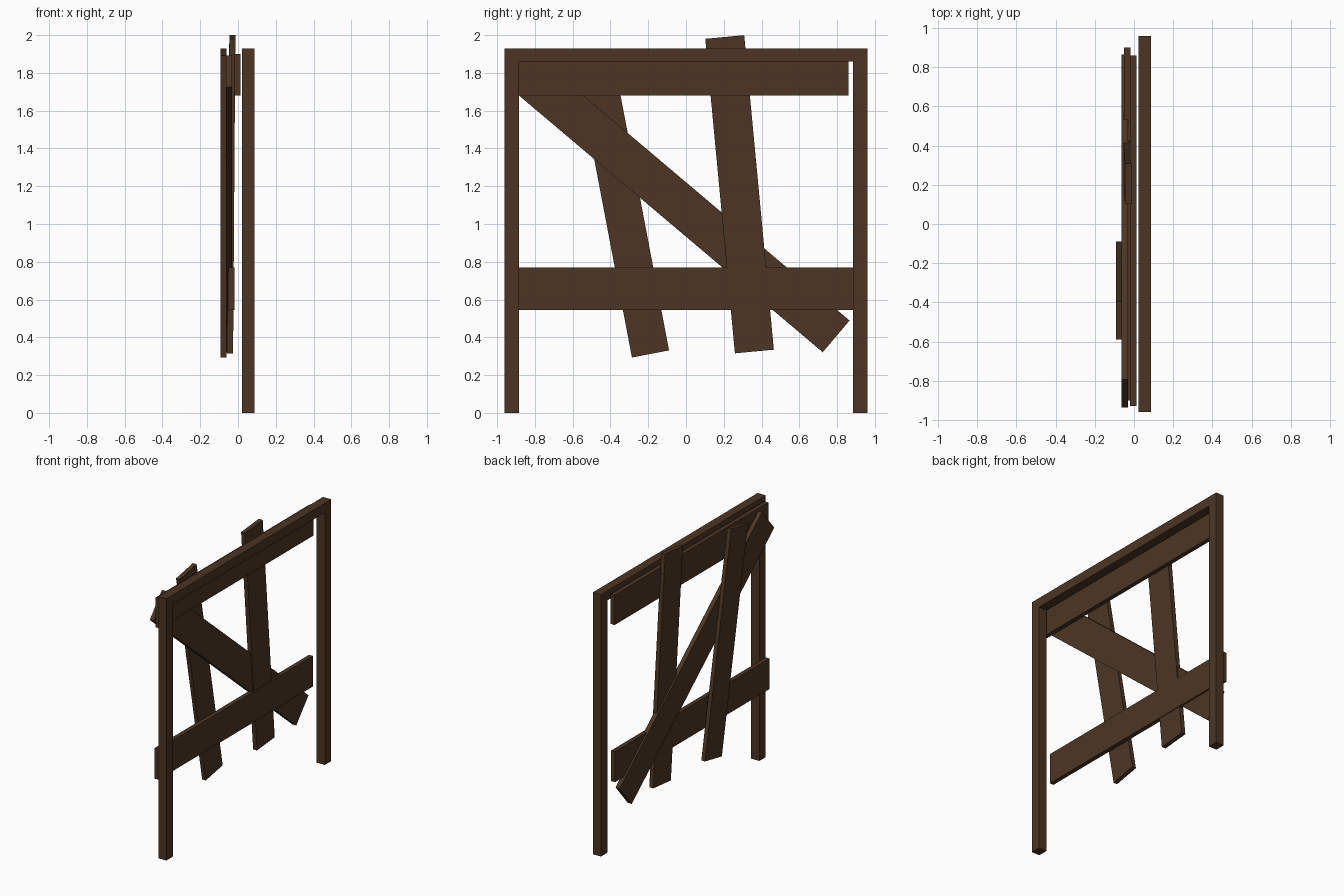
import bpy
import bmesh
from mathutils import Vector

cube = bpy.data.objects.get("Cube")
if cube:
    bpy.data.objects.remove(cube, do_unlink=True)

wood = bpy.data.materials.new("dark brown wood")
wood.use_nodes = True
brown = (0.072, 0.036, 0.0175, 1)
wood.diffuse_color = brown
wood.node_tree.nodes["Principled BSDF"].inputs["Base Color"].default_value = brown


def extrude_outline(name, points, thickness):
    """Extrude a flat outline along x, centred on its own plane."""
    bm = bmesh.new()
    half = Vector((thickness / 2, 0, 0))
    face = bm.faces.new([bm.verts.new(Vector(p) - half) for p in points])
    new = bmesh.ops.extrude_face_region(bm, geom=[face])["geom"]
    verts = [v for v in new if isinstance(v, bmesh.types.BMVert)]
    bmesh.ops.translate(bm, verts=verts, vec=half * 2)
    bmesh.ops.recalc_face_normals(bm, faces=bm.faces)
    mesh = bpy.data.meshes.new(name)
    bm.to_mesh(mesh)
    bm.free()
    mesh.materials.append(wood)
    obj = bpy.data.objects.new(name, mesh)
    bpy.context.collection.objects.link(obj)
    return obj


def plank(name, start, end, width, thickness):
    """Flat board between two (x, y, z) end centres."""
    a, b = Vector(start), Vector(end)
    side = Vector((1, 0, 0)).cross(b - a).normalized() * width / 2
    extrude_outline(name, [a - side, b - side, b + side, a + side], thickness)


# Door frame: two posts and a lintel in one piece
outer, inner, top, under = 0.96, 0.885, 1.93, 1.86
right_half = [(inner, under), (inner, 0), (outer, 0), (outer, top)]
left_half = [(-y, z) for y, z in reversed(right_half)]
extrude_outline("door_frame",
                [(0.055, y, z) for y, z in right_half + left_half], 0.066)

# Horizontal boards
plank("upper_board", (-0.004, -0.93, 1.79), (-0.004, 0.86, 1.79), 0.22, 0.032)
plank("lower_board", (-0.035, -0.90, 0.657), (-0.035, 0.90, 0.657), 0.225, 0.032)

# Crooked upright boards and the diagonal brace
plank("front_upright", (-0.077, -0.188, 0.312), (-0.077, -0.492, 1.91), 0.2, 0.03)
plank("back_upright", (-0.042, 0.362, 0.325), (-0.03, 0.205, 1.99), 0.207, 0.032)
plank("diagonal_brace", (-0.048, 0.795, 0.405), (-0.048, -0.865, 1.808), 0.22, 0.033)
